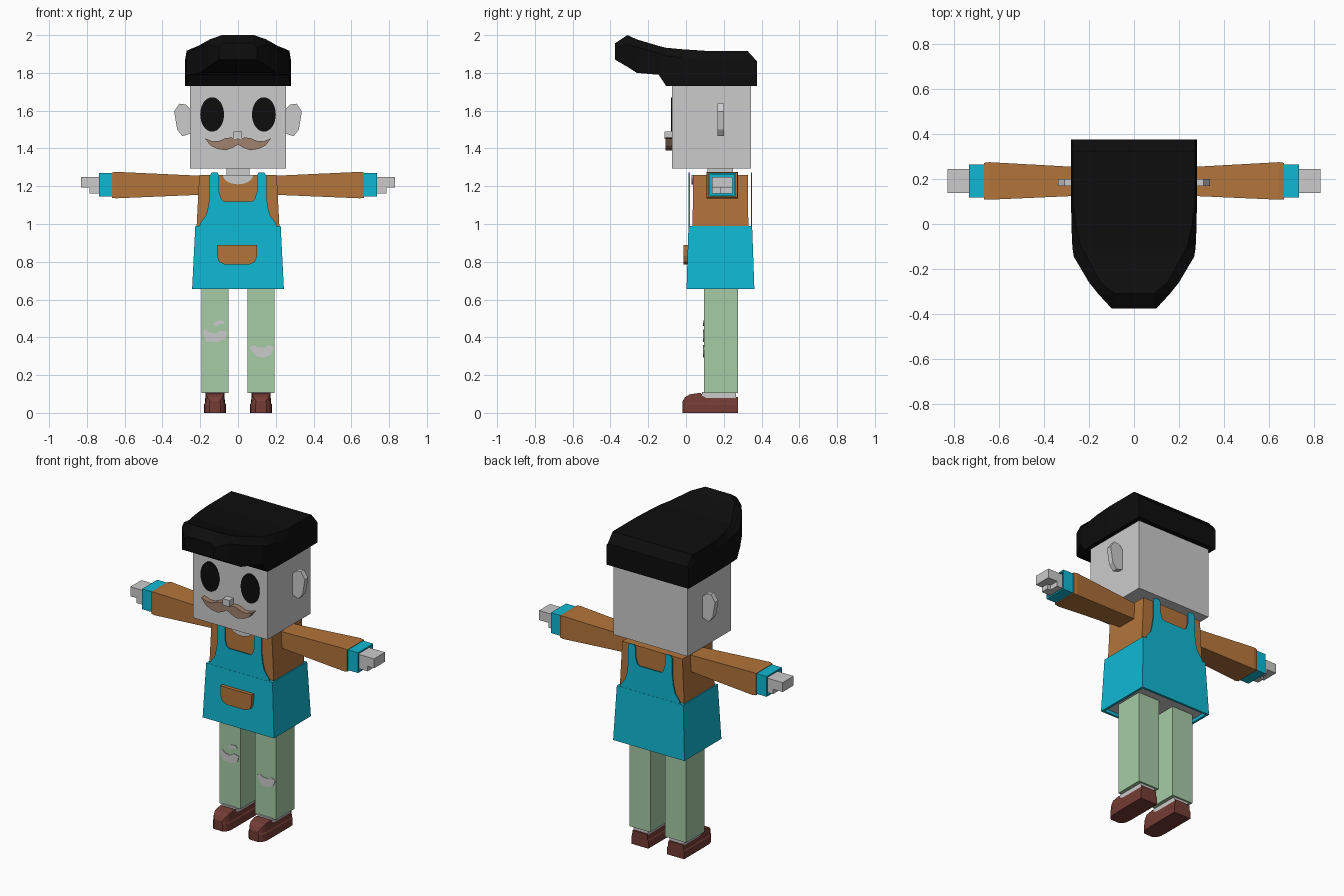
import bpy, bmesh, math

if "Cube" in bpy.data.objects:
    bpy.data.objects.remove(bpy.data.objects["Cube"])


def material(name, r, g, b):
    m = bpy.data.materials.new(name)
    m.use_nodes = True
    m.diffuse_color = (r, g, b, 1)
    m.node_tree.nodes["Principled BSDF"].inputs["Base Color"].default_value = (r, g, b, 1)
    return m


SKIN = material("pale grey skin", .6, .6, .6)
BLACK = material("black", .004, .004, .004)
TEAL = material("bright teal", .005, .48, .65)
BROWN = material("orange brown", .45, .175, .043)
GREEN = material("soft green", .38, .6, .38)
MAROON = material("maroon leather", .175, .045, .035)
TAUPE = material("taupe moustache", .35, .22, .15)


def loft(name, rings, mat, recess=None):
    """Skin a list of matching rings; recess = (inset, depth, material) hollows the last cap."""
    bm = bmesh.new()
    loops = [[bm.verts.new(p) for p in ring] for ring in rings]
    n = len(loops[0])
    for a, b in zip(loops, loops[1:]):
        for i in range(n):
            j = (i + 1) % n
            bm.faces.new((a[i], a[j], b[j], b[i]))
    bm.faces.new(loops[0])
    end = bm.faces.new(loops[-1])
    bmesh.ops.recalc_face_normals(bm, faces=bm.faces)
    mesh = bpy.data.meshes.new(name)
    mesh.materials.append(mat)
    if recess:
        mesh.materials.append(recess[2])
        bmesh.ops.inset_region(bm, faces=[end], thickness=recess[0])
        inner = bmesh.ops.extrude_discrete_faces(bm, faces=[end])["faces"][0]
        shift = inner.normal * -recess[1]
        bmesh.ops.translate(bm, verts=inner.verts, vec=shift)
        inner.material_index = 1
    bm.to_mesh(mesh)
    bm.free()
    ob = bpy.data.objects.new(name, mesh)
    bpy.context.collection.objects.link(ob)
    return ob


def rect_z(x0, x1, y0, y1, z):
    return [(x0, y0, z), (x1, y0, z), (x1, y1, z), (x0, y1, z)]


def rect_x(x, y0, y1, z0, z1):
    return [(x, y0, z0), (x, y1, z0), (x, y1, z1), (x, y0, z1)]


def box(name, x0, x1, y0, y1, z0, z1, mat):
    return loft(name, [rect_z(x0, x1, y0, y1, z) for z in (z0, z1)], mat)


def prism(name, outline, y0, y1, mat):
    """Extrude an (x, z) outline from y0 to y1."""
    return loft(name, [[(x, y, z) for x, z in outline] for y in (y0, y1)], mat)


def symmetric(half):
    """Close a right-hand outline with its mirror image."""
    return half + [(-x, z) for x, z in reversed(half) if x > 0]


def ellipse(cx, cz, rx, rz, n, start=0, sweep=2 * math.pi):
    return [(cx + rx * math.cos(start + sweep * i / n),
             cz + rz * math.sin(start + sweep * i / n)) for i in range(n)]


# Head, neck and nose
box("head", -.253, .253, -.075, .345, 1.295, 1.78, SKIN)
box("neck", -.06, .06, .115, .25, 1.2, 1.3, SKIN)
box("nose", -.024, .022, -.115, -.07, 1.45, 1.49, SKIN)

# Moustache
prism("moustache", symmetric([
    (0, 1.447), (.035, 1.458), (.065, 1.455), (.1, 1.44), (.135, 1.438), (.175, 1.453),
    (.145, 1.415), (.11, 1.398), (.065, 1.39), (.03, 1.403), (0, 1.42)]), -.108, -.07, TAUPE)

# Hair swept forward: y, bottom, shoulder height, top, half width, half top width
hair = [
    (.375, 1.73, 1.85, 1.862, .28, .27), (.325, 1.73, 1.87, 1.917, .28, .272),
    (.1, 1.73, 1.87, 1.917, .28, .272), (-.02, 1.73, 1.88, 1.925, .278, .255),
    (-.105, 1.73, 1.89, 1.933, .274, .235), (-.145, 1.79, 1.905, 1.943, .268, .21),
    (-.26, 1.80, 1.935, 1.977, .2, .15), (-.31, 1.832, 1.95, 2.0, .16, .085),
    (-.375, 1.87, 1.935, 1.957, .1, .08)]
loft("hair", [[(-w, y, b), (-w, y, s), (-t, y, top), (t, y, top), (w, y, s), (w, y, b)]
              for y, b, s, top, w, t in hair], BLACK)

# Shirt body with a scooped neck
loft("shirt", [rect_z(-.22, .22, .035, .33, .97), rect_z(-.205, .205, .037, .328, 1.26)], BROWN)
prism("neck_opening", ellipse(0, 1.26, .08, .05, 12, math.pi, math.pi) + [(.08, 1.26)],
      .03, .04, SKIN)

# Apron skirt, open underneath, with bib panels on both sides and a pocket
loft("apron_skirt", [rect_z(-.226, .226, .013, .35, .99),
                     rect_z(-.243, .243, .003, .362, .655)], TEAL, (.02, .02, SKIN))
for name, y, neckline in (("front_bib", .014, 1.12), ("back_bib", .343, 1.15)):
    prism(name, symmetric([
        (.205, .985), (.2, 1.005), (.17, 1.045), (.158, 1.09), (.15, 1.15), (.15, 1.255),
        (.14, 1.272), (.108, 1.272), (.1, 1.255), (.1, neckline + .05),
        (.088, neckline + .01), (.075, neckline)]), y, y + .006, TEAL)
prism("apron_pocket", [(x - .005, z) for x, z in symmetric([
    (.106, .89), (.106, .83), (.095, .8), (.065, .785)])], -.012, .02, BROWN)

for s, side in ((1, "left"), (-1, "right")):
    # Eye and ear
    prism(side + "_eye", ellipse(s * .137, 1.58, .063, .091, 32), -.08, -.072, BLACK)
    prism(side + "_ear", [(s * x, z) for x, z in (
        (.245, 1.6), (.275, 1.632), (.31, 1.637), (.338, 1.595), (.322, 1.5),
        (.295, 1.465), (.245, 1.48))], .168, .2, SKIN)

    # Sleeve, cuff and hand
    loft(side + "_sleeve", [rect_x(s * .19, .128, .25, 1.155, 1.255),
                            rect_x(s * .645, .108, .275, 1.136, 1.276),
                            rect_x(s * .667, .11, .272, 1.139, 1.273)], BROWN)
    loft(side + "_cuff", [rect_x(s * .65, .118, .265, 1.145, 1.27),
                          rect_x(s * .735, .118, .265, 1.145, 1.27)], TEAL, (.012, .03, TEAL))
    loft(side + "_palm", [rect_x(s * x, .138, .245, 1.162, 1.25) for x in (.69, .765)], SKIN)
    loft(side + "_fingers", [rect_x(s * x, .138, .245, 1.192, 1.25) for x in (.75, .83)], SKIN)
    loft(side + "_thumb", [rect_x(s * x, .138, .185, 1.162, 1.195) for x in (.75, .787)], SKIN)

    # Trouser leg and ankle
    c = s * .122
    box(side + "_leg", c - .072, c + .072, .095, .275, .105, .7, GREEN)
    box(side + "_ankle", c - .05, c + .05, .085, .265, .06, .11, SKIN)

    # Shoe: y, half width, top height
    shoe = [(.275, .058, .085), (.11, .058, .086), (.075, .058, .106), (.02, .056, .098),
            (-.005, .046, .083), (-.018, .03, .062)]
    loft(side + "_shoe", [[(c - w, y, 0), (c - w, y, .045), (c - w * .92, y, .052),
                           (c - w * .85, y, t), (c + w * .85, y, t), (c + w * .92, y, .052),
                           (c + w, y, .045), (c + w, y, 0)] for y, w, t in shoe], MAROON)

# Ripped patches in the trousers
rips = {
    "right_knee_rip": [(-.185, .43), (-.17, .442), (-.15, .425), (-.12, .42), (-.09, .437),
                       (-.06, .43), (-.068, .39), (-.09, .385), (-.11, .375), (-.17, .378)],
    "right_thigh_rip": [(-.135, .468), (-.115, .487), (-.08, .49), (-.07, .475),
                        (-.1, .468), (-.115, .46)],
    "left_knee_rip": [(.06, .345), (.085, .36), (.105, .347), (.14, .345), (.165, .358),
                      (.19, .345), (.175, .31), (.14, .293), (.1, .297), (.075, .325)]}
for name, outline in rips.items():
    prism(name, outline, .091, .097, SKIN)
